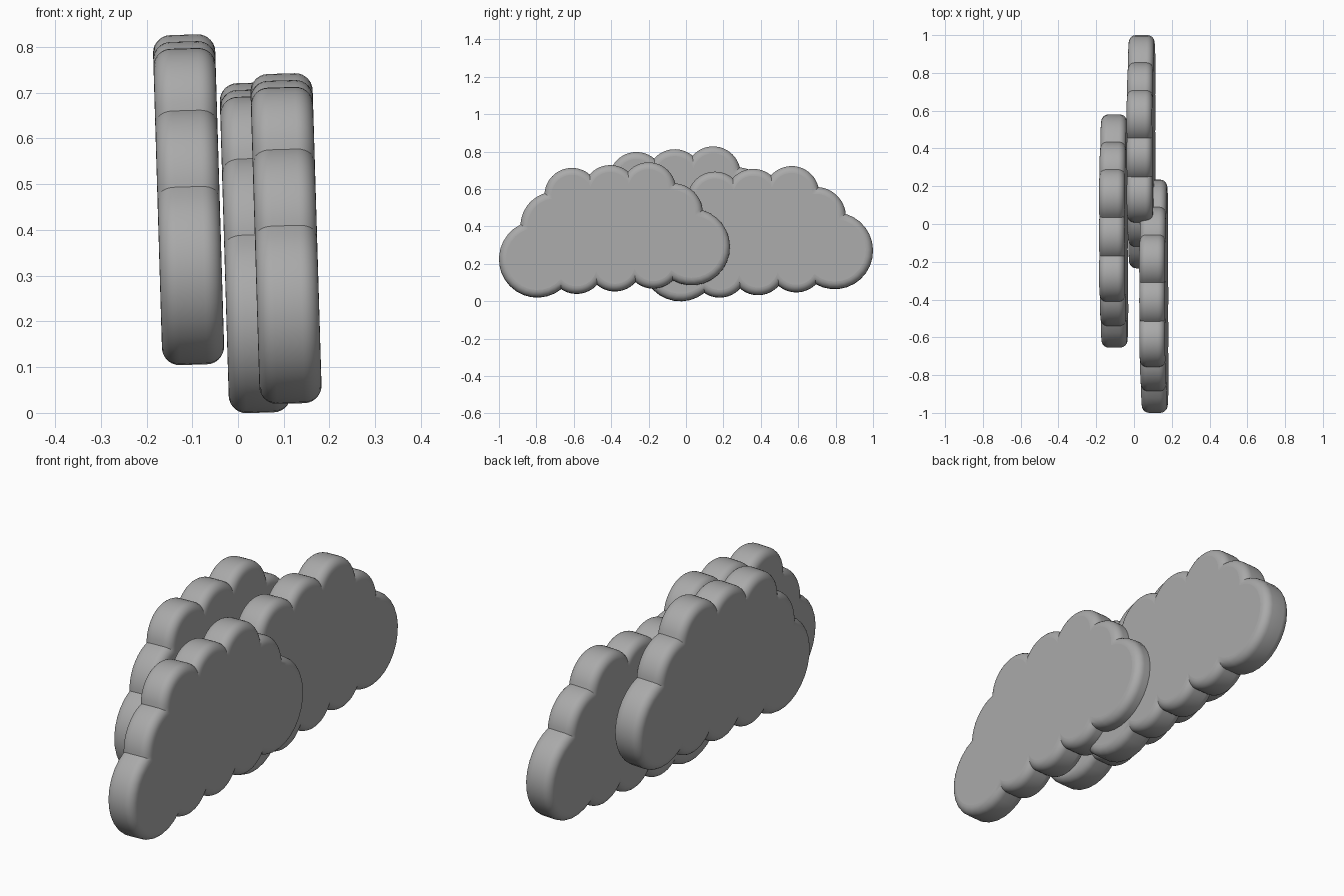
import bpy, bmesh, math
from mathutils import Vector

if "Cube" in bpy.data.objects:
    bpy.data.objects.remove(bpy.data.objects["Cube"], do_unlink=True)

HALF, ROUND = 0.068, 0.038      # half thickness, edge rounding
ARC_STEPS, ROUND_STEPS = 16, 7
LEAN = -0.03
CENTRE = Vector((-0.3825, 0.38))

# Puffs around the rim, counter-clockwise: y, z, radius
PUFFS = [(-0.795, 0.225, 0.205), (-0.585, 0.187, 0.147), (-0.38, 0.2, 0.147),
         (-0.175, 0.215, 0.147), (0.03, 0.29, 0.205), (-0.07, 0.47, 0.16),
         (-0.2, 0.595, 0.147), (-0.405, 0.58, 0.147), (-0.61, 0.565, 0.147),
         (-0.7, 0.4, 0.185)]

grey = bpy.data.materials.new("cloud grey")
grey.use_nodes = True
grey.diffuse_color = (0.4, 0.4, 0.4, 1)
grey.node_tree.nodes["Principled BSDF"].inputs["Base Color"].default_value = (0.4, 0.4, 0.4, 1)


def crossing(a, ra, b, rb):
    """Outer meeting point of two neighbouring puffs."""
    d = b - a
    along = (d.length_squared + ra * ra - rb * rb) / (2 * d.length)
    across = math.sqrt(max(ra * ra - along * along, 0))
    u = d.normalized()
    return a + u * along + Vector((u.y, -u.x)) * across


def outline(inset):
    """Scalloped rim of the puffs, each shrunk by the inset."""
    discs = [(Vector((y, z)) - CENTRE, r - inset) for y, z, r in PUFFS]
    n = len(discs)
    joints = [crossing(*discs[i], *discs[(i + 1) % n]) for i in range(n)]
    points = []
    for i, (c, r) in enumerate(discs):
        s, e = joints[i - 1] - c, joints[i] - c
        start = math.atan2(s.y, s.x)
        sweep = (math.atan2(e.y, e.x) - start) % math.tau
        for k in range(ARC_STEPS):
            t = start + sweep * k / ARC_STEPS
            points.append(c + r * Vector((math.cos(t), math.sin(t))))
    return points


def cloud_mesh():
    # Rounded edge profile as (x, inset), mirrored to both sides
    edge = []
    for k in range(ROUND_STEPS + 1):
        t = math.pi / 2 * k / ROUND_STEPS
        edge.append((HALF - ROUND * (1 - math.cos(t)), ROUND * (1 - math.sin(t))))
    profile = edge + [(-x, inset) for x, inset in reversed(edge)]
    bm = bmesh.new()
    rings = [[bm.verts.new((x, p.x, p.y)) for p in outline(inset)] for x, inset in profile]
    for a, b in zip(rings, rings[1:]):
        for i in range(len(a)):
            j = (i + 1) % len(a)
            bm.faces.new((a[i], b[i], b[j], a[j])).smooth = True
    # Flat front and back
    bm.faces.new(rings[0])
    bm.faces.new(list(reversed(rings[-1])))
    bmesh.ops.recalc_face_normals(bm, faces=bm.faces)
    # Crisp creases between puffs and around the flat sides
    for e in bm.edges:
        if e.calc_face_angle(0) > math.radians(30):
            e.smooth = False
    mesh = bpy.data.meshes.new("cloud")
    bm.to_mesh(mesh)
    bm.free()
    mesh.materials.append(grey)
    return mesh


# Three overlapping clouds, sharing one shape
mesh = cloud_mesh()
for name, place in (("left_cloud", (0.105, -0.3825, 0.38)),
                    ("middle_cloud", (0.038, 0.3825, 0.36)),
                    ("right_cloud", (-0.108, -0.0375, 0.465))):
    cloud = bpy.data.objects.new(name, mesh)
    cloud.location = place
    cloud.rotation_euler = (0, LEAN, 0)
    bpy.context.collection.objects.link(cloud)
